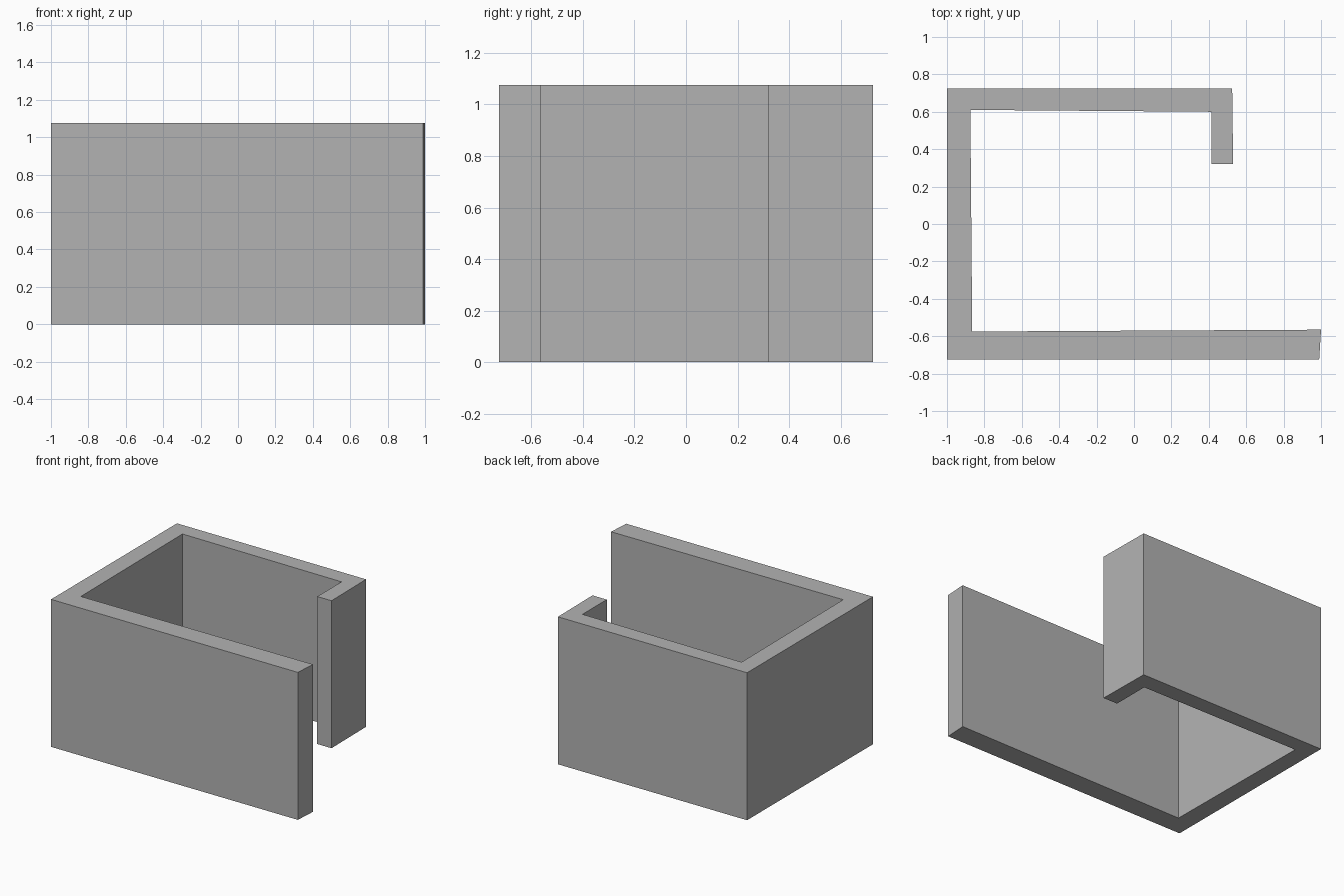
import bpy
import bmesh

default = bpy.data.objects.get("Cube")
if default:
    bpy.data.objects.remove(default, do_unlink=True)

HEIGHT = 1.075

# Single flat grey
grey = bpy.data.materials.new("wall grey")
grey.use_nodes = True
colour = (0.45, 0.45, 0.45, 1)
grey.diffuse_color = colour
grey.node_tree.nodes["Principled BSDF"].inputs["Base Color"].default_value = colour

# Wall footprint: outer corners, then back along the inner corners
outer = [(0.53, 0.32), (0.525, 0.725), (-1, 0.725), (-1, -0.725), (0.99, -0.725)]
inner = [(1, -0.565), (-0.865, -0.575), (-0.875, 0.61), (0.415, 0.6), (0.415, 0.32)]

# Raise the footprint into one continuous wall, open at top and bottom
bm = bmesh.new()
base = bm.faces.new([bm.verts.new((x, y, 0)) for x, y in outer + inner])
raised = bmesh.ops.extrude_face_region(bm, geom=[base], use_keep_orig=True)
top = [v for v in raised["geom"] if isinstance(v, bmesh.types.BMVert)]
bmesh.ops.translate(bm, verts=top, vec=(0, 0, HEIGHT))
bmesh.ops.recalc_face_normals(bm, faces=bm.faces)

mesh = bpy.data.meshes.new("room_wall")
bm.to_mesh(mesh)
bm.free()
mesh.materials.append(grey)
wall = bpy.data.objects.new("room_wall", mesh)
bpy.context.collection.objects.link(wall)
